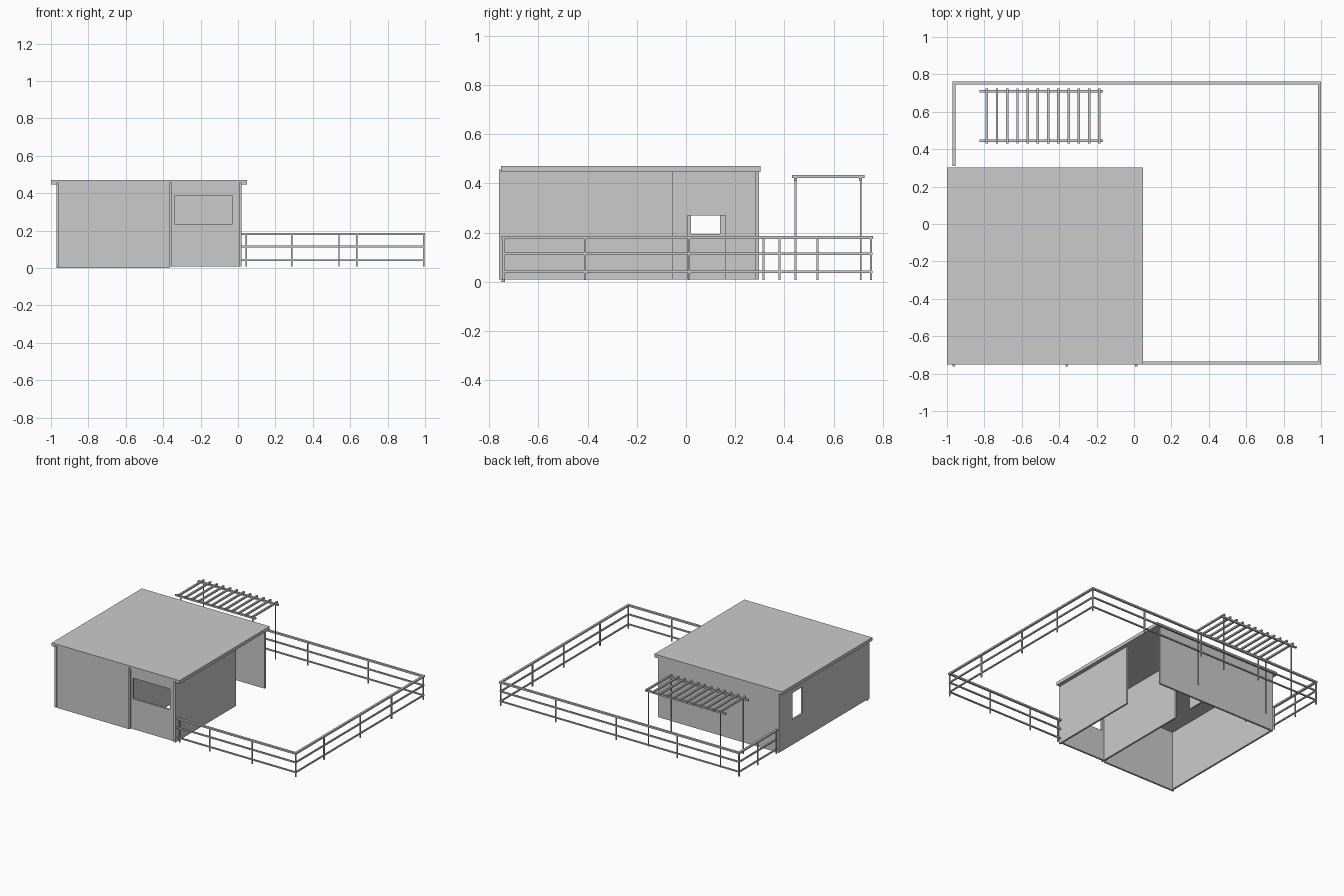
import bpy, bmesh
from mathutils import Vector

if "Cube" in bpy.data.objects:
    bpy.data.objects.remove(bpy.data.objects["Cube"])


def box(name, x, y, z):
    """Box from (min, max) ranges."""
    bm = bmesh.new()
    bmesh.ops.create_cube(bm, size=1)
    for v in bm.verts:
        v.co = Vector([(r[0] + r[1]) / 2 + c * (r[1] - r[0]) for c, r in zip(v.co, (x, y, z))])
    me = bpy.data.meshes.new(name)
    bm.to_mesh(me)
    bm.free()
    ob = bpy.data.objects.new(name, me)
    bpy.context.collection.objects.link(ob)
    return ob


def cut(wall, x, y, z):
    """Cut a box-shaped opening through a wall."""
    tool = box("cutter", x, y, z)
    tool.hide_render = True
    mod = wall.modifiers.new("opening", 'BOOLEAN')
    mod.operation, mod.solver, mod.object = 'DIFFERENCE', 'EXACT', tool
    bpy.context.view_layer.objects.active = wall
    bpy.ops.object.modifier_apply(modifier=mod.name)
    bpy.data.objects.remove(tool)


def around(c, w):
    return (c - w / 2, c + w / 2)


# house walls
T = 0.014
X0, X1, Y0, Y1 = -0.97, 0.02, -0.75, 0.297
Z = (0.009, 0.447)
front_wall = box("front_wall", (X0, X1), (Y0, Y0 + T), Z)
back_wall = box("back_wall", (X0, X1), (Y1 - T, Y1), Z)
left_wall = box("left_wall", (X0, X0 + T), (Y0 + T, Y1 - T), Z)
right_wall = box("right_wall", (X1 - T, X1), (Y0 + T, -0.053), Z)
partition = box("partition_wall", around(-0.36, T), (Y0 + T, Y1 - T), Z)

# windows and inner doorway
cut(front_wall, (-0.337, -0.032), (Y0 - 0.1, Y0 + 0.1), (0.233, 0.387))
cut(left_wall, (X0 - 0.1, X0 + 0.1), (0.02, 0.138), (0.195, 0.392))
cut(partition, (-0.46, -0.26), (0.006, 0.16), (0.0, 0.27))

# sill, front pilasters and roof slab
box("front_sill", (X0, -0.367), (Y0, Y0 + T), (0.0, 0.009))
for x in (X0 + T / 2, -0.36, X1 - T / 2):
    box("front_pilaster", around(x, T), (-0.761, Y0), (0.009, 0.457))
box("roof", (-1.0, 0.048), (-0.752, 0.302), (0.447, 0.471))

# fence: rails and posts
FB, FF, FR, FL = 0.753, -0.742, 0.992, -0.962
for z, h, w in ((0.181, 0.012, 0.016), (0.114, 0.010, 0.010), (0.041, 0.009, 0.010)):
    zr, e = around(z, h), w / 2
    box("back_rail", (FL - e, FR + e), around(FB, w), zr)
    box("front_rail", (X1, FR + e), around(FF, w), zr)
    box("right_rail", around(FR, w), (FF + e, FB - e), zr)
    box("left_rail", around(FL, w), (0.31, FB - e), zr)
posts = [(x, FB) for x in (FL, -0.455, 0.043, 0.54, FR)]
posts += [(x, FF) for x in (0.043, 0.287, 0.635, FR)]
posts += [(FR, y) for y in (-0.41, 0.013, 0.38)]
posts += [(FL, y) for y in (0.316, 0.535)]
for x, y in posts:
    box("fence_post", around(x, 0.008), around(y, 0.008), (0.008, 0.176))

# pergola: beams, posts and slats
for y in (0.445, 0.71):
    box("pergola_beam", (-0.825, -0.165), around(y, 0.013), (0.41, 0.422))
    for x in (-0.78, -0.19):
        box("pergola_post", around(x, 0.007), around(y, 0.007), (0.008, 0.412))
for i in range(12):
    box("pergola_slat", around(-0.787 + i * 0.0547, 0.013), (0.43, 0.725), (0.422, 0.434))
